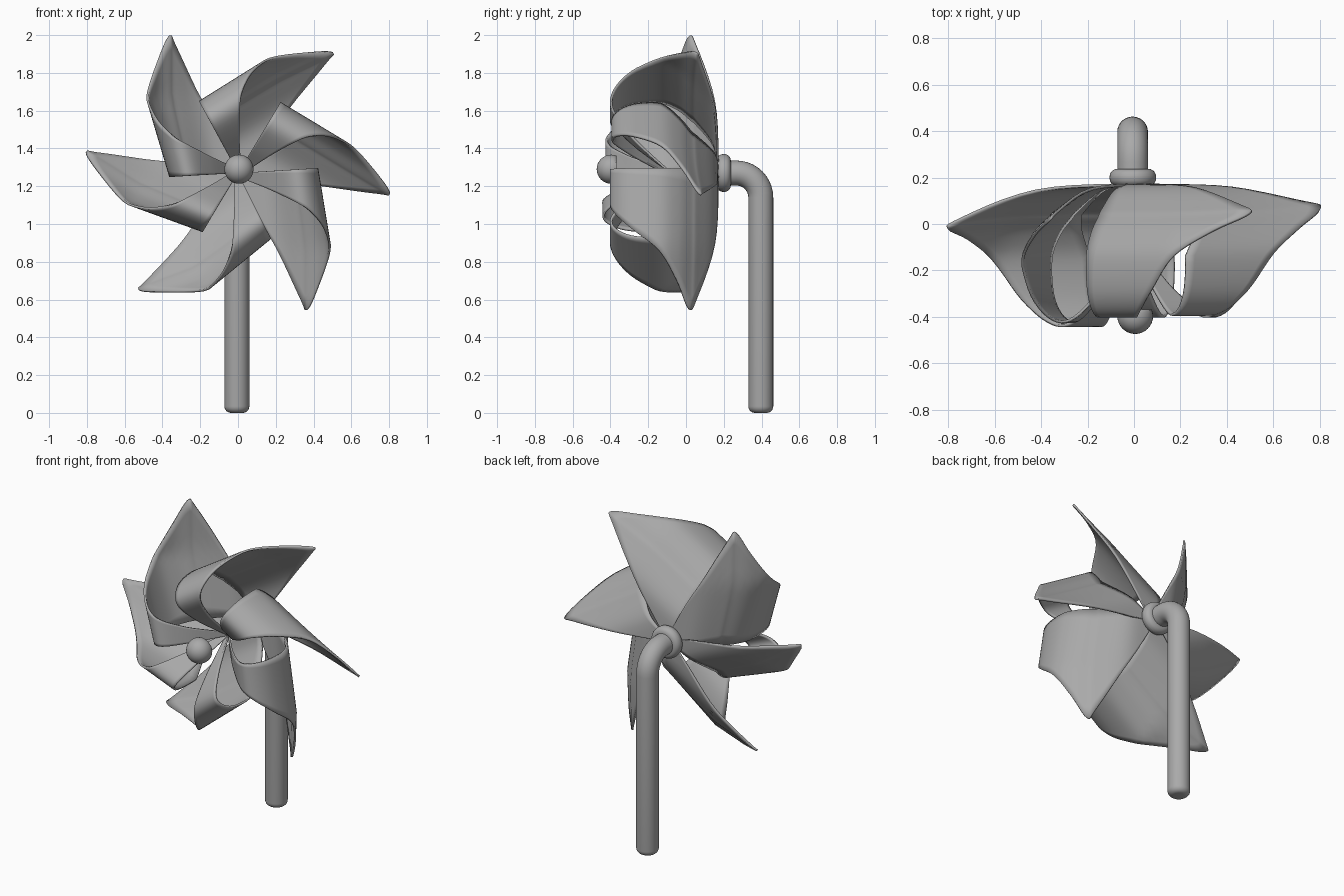
import bpy, bmesh, math
from mathutils import Vector

old = bpy.data.objects.get("Cube")
if old:
    bpy.data.objects.remove(old, do_unlink=True)

HUB_Z = 1.27
grey = bpy.data.materials.new("grey")
grey.use_nodes = True
grey.diffuse_color = (0.4, 0.4, 0.4, 1)
grey.node_tree.nodes["Principled BSDF"].inputs["Base Color"].default_value = (0.4, 0.4, 0.4, 1)


def finish(obj, angle=40):
    obj.data.materials.clear()
    obj.data.materials.append(grey)
    bpy.ops.object.select_all(action='DESELECT')
    obj.select_set(True)
    bpy.context.view_layer.objects.active = obj
    bpy.ops.object.shade_smooth_by_angle(angle=math.radians(angle))


def mesh_object(name, bm):
    bmesh.ops.recalc_face_normals(bm, faces=bm.faces)
    mesh = bpy.data.meshes.new(name)
    bm.to_mesh(mesh)
    bm.free()
    obj = bpy.data.objects.new(name, mesh)
    bpy.context.collection.objects.link(obj)
    return obj


def smooth_path(points, steps):
    """Catmull-Rom samples through the given points."""
    pts = [Vector(p) for p in points]
    pts = [2 * pts[0] - pts[1]] + pts + [2 * pts[-1] - pts[-2]]
    out = []
    for a, b, c, d in zip(pts, pts[1:], pts[2:], pts[3:]):
        for i in range(steps):
            t = i / steps
            out.append(0.5 * (2 * b + (c - a) * t + (2 * a - 5 * b + 4 * c - d) * t**2
                              + (3 * b - a - 3 * c + d) * t**3))
    return out + [pts[-2]]


# Curled blade: distance across the fold, depth, width along the fold
CURL = [(0, .17, .03), (.16, .15, .39), (.29, .06, .69), (.325, .025, .74),
        (.385, -.04, .6), (.43, -.14, .44), (.42, -.29, .32), (.365, -.38, .23),
        (.29, -.39, .17), (.18, -.3, .105), (.09, -.2, .06), (0, -.09, .02)]
COLUMNS, STEPS = 10, 5
MIDDLE, TIP = .42, .74
NOTCH_ROWS = 5 * STEPS


def blade(name, turn, base, flare, depth, notch, lean):
    """base and flare scale the curl at its inner end and its middle,
    notch hollows the rear inner edge, lean moves the tip backwards."""
    along = Vector((math.cos(turn), 0, math.sin(turn)))
    across = Vector((-math.sin(turn), 0, math.cos(turn)))
    bm = bmesh.new()
    rows = []
    for k, (v, y, width) in enumerate(smooth_path(CURL, STEPS)):
        inner = notch * math.sin(math.pi * min(1, k / NOTCH_ROWS))
        # the pinned front end keeps its depth
        stretch = 1 + (depth - 1) * min(1, v / .25) if y < 0 else 1
        row = []
        for i in range(COLUMNS + 1):
            u = inner + (width - inner) * i / COLUMNS
            if u < MIDDLE:
                size = base + (flare - base) * u / MIDDLE
            else:
                size = flare + (1 - flare) * (u - MIDDLE) / (TIP - MIDDLE)
            back = y * stretch + lean * abs(u / TIP) ** 3
            row.append(bm.verts.new(along * u + across * v * size + Vector((0, back, HUB_Z))))
        rows.append(row)
    for low, high in zip(rows, rows[1:]):
        for i in range(COLUMNS):
            bm.faces.new((low[i], low[i + 1], high[i + 1], high[i]))
    obj = mesh_object(name, bm)
    shell = obj.modifiers.new("paper thickness", 'SOLIDIFY')
    shell.thickness = 0.012
    shell.offset = 0
    finish(obj)


# Hand-folded blades: turn, inner size, middle size, depth, notch, lean
blade("right_side_blade", math.radians(-31), 1, 1, .98, .12, .04)
blade("upper_right_blade", math.radians(28.5), .99, 1.05, 1, 0, .02)
blade("upper_left_blade", math.radians(93.2), .83, 1.06, 1.06, 0, -.01)
blade("left_side_blade", math.radians(149), .83, 1.02, 1.1, .1, -.045)
blade("lower_left_blade", math.radians(206.5), .89, 1.11, 1, 0, 0)
blade("lower_right_blade", math.radians(273.5), .97, 1.07, 1, 0, -.01)

# Front pin ball with a flat back
bm = bmesh.new()
bmesh.ops.create_uvsphere(bm, u_segments=32, v_segments=16, radius=.077)
for vert in bm.verts:
    vert.co.y = min(vert.co.y, .028)
    vert.co += Vector((.005, -.396, 1.29))
finish(mesh_object("pin_ball", bm))

# Rounded collar behind the blades
bpy.ops.mesh.primitive_cylinder_add(vertices=40, radius=.1, depth=.075,
                                    location=(-.005, .2, HUB_Z),
                                    rotation=(math.pi / 2, 0, 0))
collar = bpy.context.object
collar.name = "collar"
bevel = collar.modifiers.new("rounded rim", 'BEVEL')
bevel.width = .034
bevel.segments = 5
finish(collar)

# Bent stick: a ring swept down the back, with a rounded foot
R, FOOT, BEND, STICK_Y = .066, .035, .13, .396
path = [(.2, HUB_Z, R, 0)]
for i in range(11):
    a = math.pi / 2 * i / 10
    path.append((STICK_Y - BEND + BEND * math.sin(a), HUB_Z - BEND + BEND * math.cos(a), R, a))
for i in range(7):
    a = math.pi / 2 * i / 6
    path.append((STICK_Y, FOOT * (1 - math.sin(a)), R - FOOT * (1 - math.cos(a)), math.pi / 2))
bm = bmesh.new()
rings = []
SIDES = 28
for y, z, r, a in path:
    ring = []
    for s in range(SIDES):
        t = math.tau * s / SIDES
        ring.append(bm.verts.new((-.006 + r * math.cos(t), y + r * math.sin(t) * math.sin(a),
                                  z + r * math.sin(t) * math.cos(a))))
    rings.append(ring)
for p, q in zip(rings, rings[1:]):
    for s in range(SIDES):
        n = (s + 1) % SIDES
        bm.faces.new((p[s], p[n], q[n], q[s]))
bm.faces.new(rings[0])
bm.faces.new(rings[-1])
finish(mesh_object("stick", bm))
